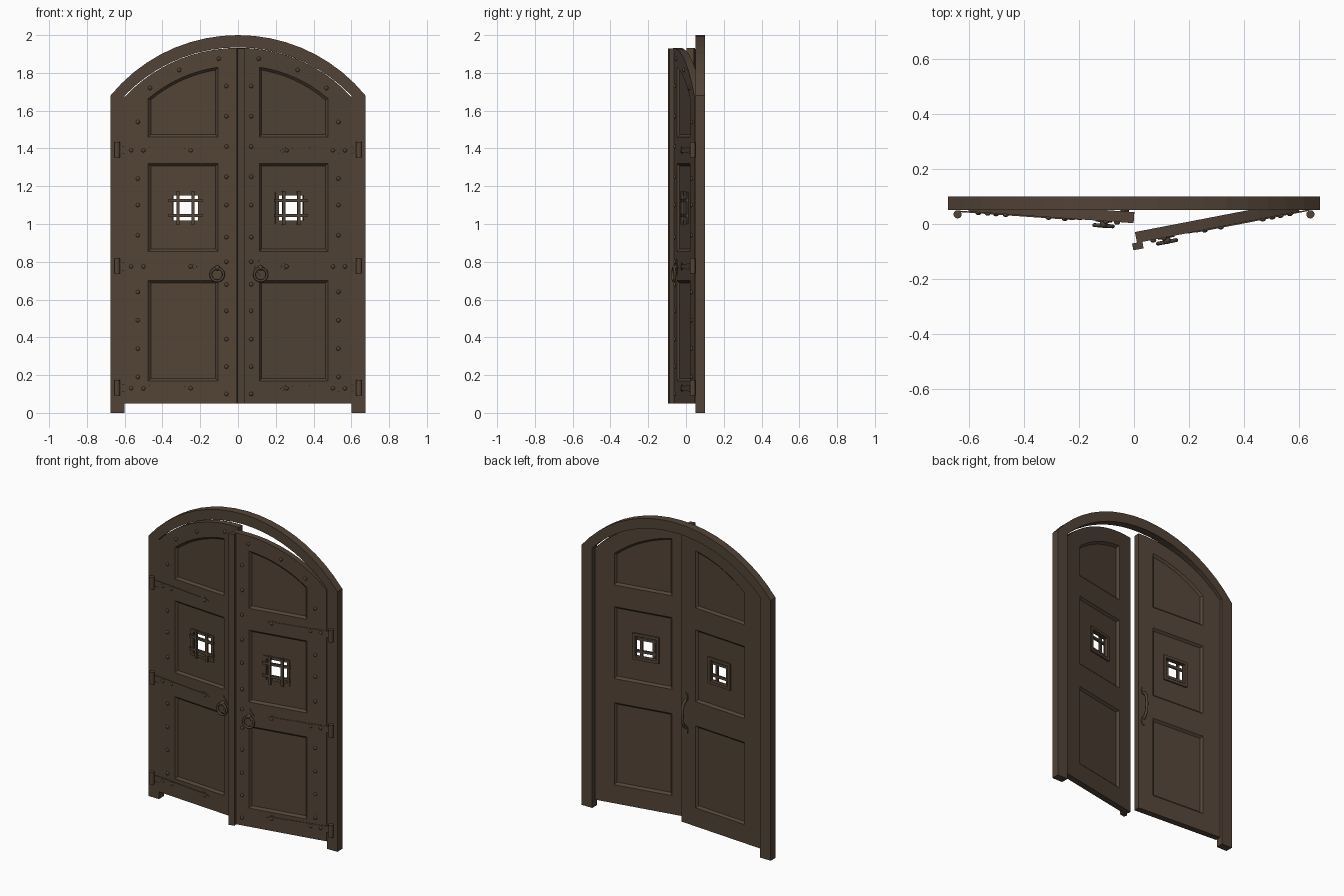
import bpy, bmesh, math
from mathutils import Matrix

if "Cube" in bpy.data.objects:
    bpy.data.objects.remove(bpy.data.objects["Cube"])

wood = bpy.data.materials.new("dark brown wood")
wood.diffuse_color = (0.085, 0.057, 0.038, 1)
wood.use_nodes = True
wood.node_tree.nodes["Principled BSDF"].inputs["Base Color"].default_value = wood.diffuse_color
FRONT, BACK, HINGE_X = 0.045, 0.085, 0.6      # closed leaf planes and hinge line


def finish(name, bm, mat=None, smooth=False):
    bmesh.ops.recalc_face_normals(bm, faces=bm.faces)
    me = bpy.data.meshes.new(name)
    for f in bm.faces:
        f.smooth = smooth
    bm.to_mesh(me)
    bm.free()
    me.materials.append(wood)
    ob = bpy.data.objects.new(name, me)
    bpy.context.collection.objects.link(ob)
    if mat:
        ob.matrix_world = mat
    return ob


def add_prism(bm, pts, y0, y1, pts2=None):
    a = [bm.verts.new((x, y0, z)) for x, z in pts]
    b = [bm.verts.new((x, y1, z)) for x, z in (pts2 or pts)]
    bm.faces.new(a)
    bm.faces.new(b[::-1])
    n = len(a)
    for i in range(n):
        j = (i + 1) % n
        bm.faces.new((a[i], a[j], b[j], b[i]))


def prism(name, pts, y0, y1, mat=None, pts2=None):
    bm = bmesh.new()
    add_prism(bm, pts, y0, y1, pts2)
    return finish(name, bm, mat)


def rect(x0, x1, z0, z1):
    return [(x0, z0), (x1, z0), (x1, z1), (x0, z1)]


def arc(x0, x1, r, cz, n=8):
    xs = [x0 + (x1 - x0) * i / n for i in range(n + 1)]
    return [(x, cz + math.sqrt(r * r - x * x)) for x in xs]


def panel(s, z0, z1, d):
    """Panel outline inset by d; z1 None gives the arched top panel."""
    x0, x1 = 0.105 + d, 0.475 - d
    top = arc(x1, x0, 0.7356 - d, 1.102) if z1 is None else [(x1, z1 - d), (x0, z1 - d)]
    return [(s * x, z) for x, z in [(x0, z0 + d), (x1, z0 + d)] + top]


# Arched frame
def frame_arch(half, r, cz):
    a = math.asin(half / r)
    return [(r * math.sin(-a + 2 * a * i / 18), cz + r * math.cos(-a + 2 * a * i / 18)) for i in range(19)]


outer = [(-0.675, 0)] + frame_arch(0.675, 0.872, 1.128) + [(0.675, 0)]
inner = [(-0.6, 0)] + frame_arch(0.6, 0.833, 1.102) + [(0.6, 0)]
bm = bmesh.new()
rows = [[bm.verts.new((x, y, z)) for x, z in p]
        for p, y in ((outer, 0.05), (inner, 0.05), (inner, 0.1), (outer, 0.1))]
for k in range(4):
    p, q = rows[k], rows[(k + 1) % 4]
    for i in range(len(outer) - 1):
        bm.faces.new((p[i], p[i + 1], q[i + 1], q[i]))
for i in (0, -1):
    bm.faces.new([r[i] for r in rows])
finish("arched_frame", bm)

STRAPS = (0.13, 0.775, 1.39)
WX, WZ = 0.277, 1.085      # window centre

for s, side, angle in ((-1, "left", 4.0), (1, "right", 10.9)):
    pivot = Matrix.Translation((s * HINGE_X, FRONT, 0))
    M = pivot @ Matrix.Rotation(math.radians(s * angle), 4, 'Z') @ pivot.inverted()

    # Door leaf with bevelled panels on both faces and a window hole
    outline = [(0, 0.05), (0.6, 0.05)] + arc(0.6, 0, 0.825, 1.107, 12)
    leaf = prism(side + "_leaf", [(s * x, z) for x, z in outline], FRONT, BACK, M)
    cutters = []
    for z0, z1 in ((0.17, 0.70), (0.855, 1.32), (1.46, None)):
        for y, d in ((FRONT, 1), (BACK, -1)):
            cutters.append(prism("panel_cutter", panel(s, z0, z1, -0.002), y - 0.002 * d,
                                 y + 0.013 * d, M, panel(s, z0, z1, 0.013)))
    w = s * WX
    cutters.append(prism("window_cutter", rect(w - 0.068, w + 0.068, WZ - 0.068, WZ + 0.068), 0, 0.12, M))
    for c in cutters:
        m = leaf.modifiers.new("cut", 'BOOLEAN')
        m.operation, m.object = 'DIFFERENCE', c
        c.hide_render = True
        c.hide_set(True)

    # Window surrounds, front and back
    bm = bmesh.new()
    for y0, y1 in ((FRONT + 0.006, FRONT + 0.014), (BACK - 0.014, BACK - 0.004)):
        for e in (-1, 1):
            c = e * 0.076
            add_prism(bm, rect(w + c - 0.009, w + c + 0.009, WZ - 0.085, WZ + 0.085), y0, y1)
            add_prism(bm, rect(w - 0.067, w + 0.067, WZ + c - 0.009, WZ + c + 0.009), y0, y1)
    finish(side + "_window_surround", bm, M)

    # Iron grille
    bm = bmesh.new()
    for e in (-0.04, 0.04):
        add_prism(bm, rect(w + e - 0.008, w + e + 0.008, WZ - 0.09, WZ + 0.09), FRONT - 0.004, FRONT + 0.008)
        add_prism(bm, rect(w - 0.09, w + 0.09, WZ + e - 0.008, WZ + e + 0.008), FRONT - 0.002, FRONT + 0.01)
    finish(side + "_window_grille", bm, M)

    # Strap hinges: tapered strap with a diamond tip, and a barrel on the frame
    bm = bmesh.new()
    for z in STRAPS:
        strap = [(0.635, -0.02), (0.60, -0.02), (0.28, -0.011), (0.25, -0.02), (0.215, 0),
                 (0.25, 0.02), (0.28, 0.011), (0.60, 0.02), (0.635, 0.02)]
        add_prism(bm, [(s * x, z + dz) for x, dz in strap], FRONT - 0.004, FRONT + 0.001)
    finish(side + "_hinge_straps", bm, M)
    bm = bmesh.new()
    for z in STRAPS:
        bmesh.ops.create_cone(bm, cap_ends=True, segments=12, radius1=0.015, radius2=0.015,
                              depth=0.08, matrix=Matrix.Translation((s * 0.64, 0.035, z + 0.003)))
    finish(side + "_hinge_barrels", bm)

    # Domed studs along the stiles, arch and straps
    spots = [(0.06, z) for z in (0.10, 0.245, 0.39, 0.54, 0.68, 0.80, 0.93, 1.10, 1.25, 1.41, 1.57, 1.73)]
    spots += [(0.53, z) for z in (0.19, 0.34, 0.49, 0.64, 0.94, 1.10, 1.24, 1.54)]
    spots += [(0.465, 1.72), (0.31, 1.815), (0.10, 1.875)]
    spots += [(x, z) for z in STRAPS for x in (0.25, 0.50, 0.565)]
    bm = bmesh.new()
    for x, z in spots:
        bmesh.ops.create_uvsphere(bm, u_segments=10, v_segments=6, radius=0.011,
                                  matrix=Matrix.Translation((s * x, FRONT - 0.002, z)) @ Matrix.Diagonal((1, 0.75, 1, 1)))
    finish(side + "_studs", bm, M, True)

    # Ring pull with diamond backplate and boss
    rx = s * 0.108
    prism(side + "_ring_plate", [(rx, 0.725), (rx + 0.03, 0.77), (rx, 0.815), (rx - 0.03, 0.77)],
          FRONT - 0.004, FRONT + 0.001, M)
    bm = bmesh.new()
    bmesh.ops.create_uvsphere(bm, u_segments=12, v_segments=8, radius=0.014,
                              matrix=Matrix.Translation((rx, FRONT - 0.009, 0.768)) @ Matrix.Diagonal((1, 1.2, 1, 1)))
    finish(side + "_ring_boss", bm, M, True)
    bpy.ops.mesh.primitive_torus_add(major_segments=24, minor_segments=8, major_radius=0.034, minor_radius=0.007)
    ring = bpy.context.object
    ring.name = side + "_ring_pull"
    ring.data.materials.append(wood)
    ring.matrix_world = M @ Matrix.Translation((rx, FRONT - 0.017, 0.732)) @ Matrix.Rotation(math.pi / 2, 4, 'X')
    bpy.ops.object.shade_smooth()

    if s > 0:
        # Cover strip over the meeting edge
        prism("meeting_strip", rect(-0.018, 0.02, 0.05, 1.93), FRONT - 0.024, FRONT + 0.001, M)
    else:
        # Grip handle on the back, with end plates
        cu = bpy.data.curves.new("back_handle", 'CURVE')
        cu.dimensions, cu.bevel_depth, cu.bevel_resolution, cu.use_fill_caps = '3D', 0.009, 2, True
        path = [(0, 0.67), (0.022, 0.685), (0.034, 0.715), (0.036, 0.76), (0.034, 0.805), (0.022, 0.835), (0, 0.85)]
        sp = cu.splines.new('POLY')
        sp.points.add(len(path) - 1)
        for pt, (y, z) in zip(sp.points, path):
            pt.co = (-0.035, BACK + y, z, 1)
        cu.materials.append(wood)
        handle = bpy.data.objects.new("back_handle", cu)
        bpy.context.collection.objects.link(handle)
        handle.matrix_world = M
        for z in (0.655, 0.865):
            prism("handle_plate", [(-0.035 + 0.016 * math.cos(k * math.pi / 4), z + 0.03 * math.sin(k * math.pi / 4))
                                   for k in range(8)], BACK - 0.001, BACK + 0.006, M)
